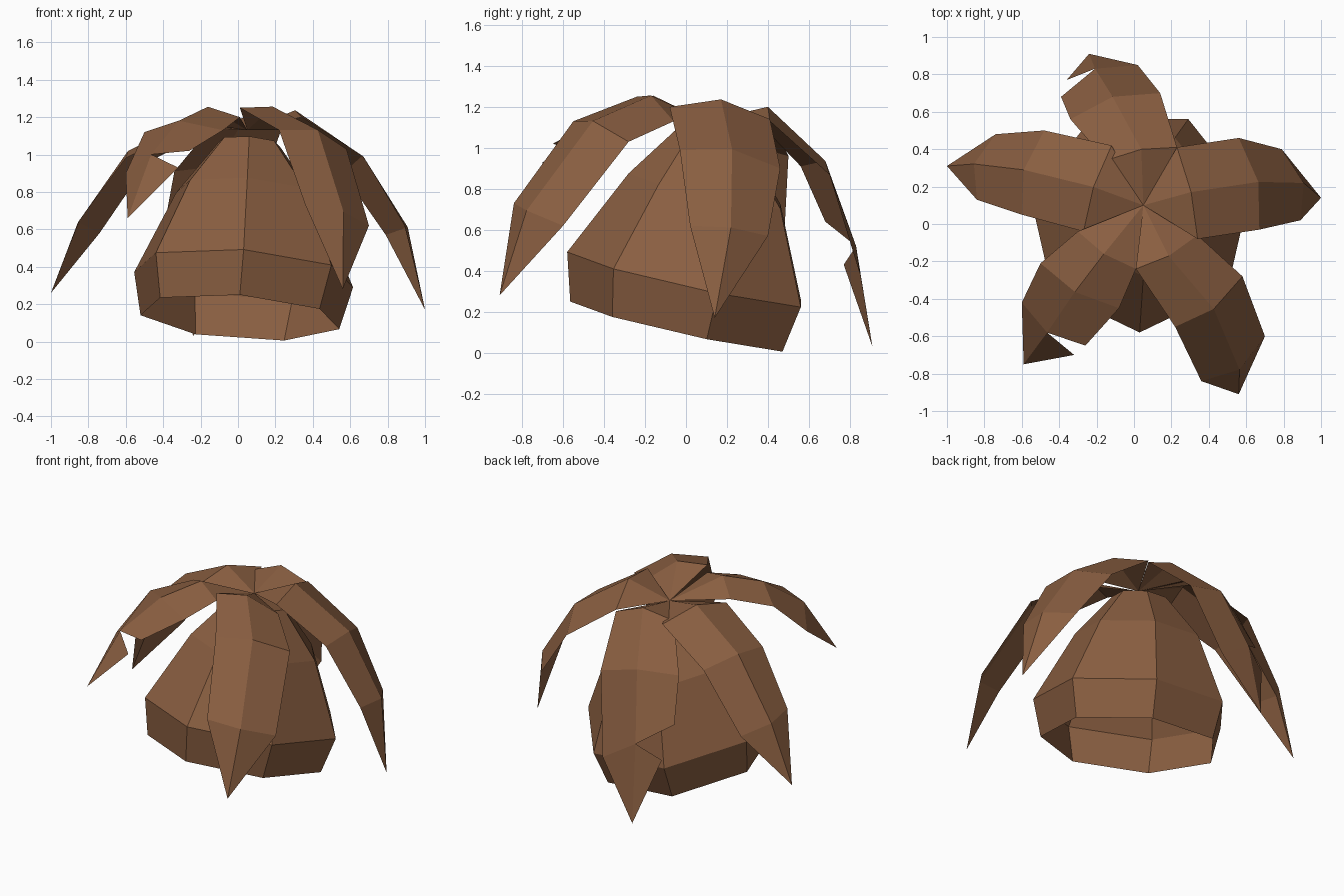
import bpy
import bmesh
from math import sin, cos, pi
from mathutils import Vector

default = bpy.data.objects.get("Cube")
if default:
    bpy.data.objects.remove(default)

# One brown for everything
brown = bpy.data.materials.new("warm_brown")
brown.use_nodes = True
colour = (.255, .114, .053, 1)
brown.diffuse_color = colour
brown.node_tree.nodes["Principled BSDF"].inputs["Base Color"].default_value = colour


def finish(bm, name):
    """Turn a bmesh into a flat shaded object."""
    mesh = bpy.data.meshes.new(name)
    bm.to_mesh(mesh)
    bm.free()
    mesh.materials.append(brown)
    obj = bpy.data.objects.new(name, mesh)
    bpy.context.collection.objects.link(obj)
    return obj


def tilted_ring(bm, centre, radius, sides=7):
    """Ring of vertices that starts at the front and leans down to the back."""
    centre = Vector(centre)
    ring = []
    for i in range(sides):
        angle = 2 * pi * i / sides - pi / 2
        x, y = radius * cos(angle), radius * sin(angle)
        ring.append(bm.verts.new(centre + Vector((x, y, -.22 * y - .07 * x))))
    return ring


# Bell shaped body, open underneath
bm = bmesh.new()
rings = [tilted_ring(bm, centre, radius) for centre, radius in (
    ((.01, -.02, .13), .545),
    ((.03, .02, .36), .6),
    ((.05, .11, .79), .39),
    ((.06, .13, 1.06), .17),
)]
for low, high in zip(rings, rings[1:]):
    for i in range(len(low)):
        j = (i + 1) % len(low)
        bm.faces.new((low[i], low[j], high[j], high[i]))
bm.faces.new(rings[-1])
finish(bm, "body")

CROWN = Vector((.05, .1, 1.13))
CORE = Vector((.05, .1, .4))


def drooping_leaf(name, rows, tip, torn_corner=None):
    """Folded strip from the crown; each row is a pair of edge points.

    The ridge is pushed away from the core. A torn leaf keeps only the half
    along its first edge, ending in torn_corner and the tip.
    """
    bm = bmesh.new()
    crown = bm.verts.new(CROWN)
    strip = []
    for first, second in rows:
        first, second = Vector(first), Vector(second)
        middle = (first + second) / 2
        ridge = middle + (middle - CORE).normalized() * .07
        strip.append([bm.verts.new(p) for p in (first, ridge, second)])

    for side in (0, 1):
        # Crown wedge, then the quads along this half
        bm.faces.new((crown, strip[0][side], strip[0][side + 1]))
        for upper, lower in zip(strip, strip[1:]):
            bm.faces.new((upper[side], lower[side], lower[side + 1], upper[side + 1]))

    # Pointed or torn end
    end = strip[-1]
    point = bm.verts.new(tip)
    if torn_corner:
        corner = bm.verts.new(torn_corner)
        bm.faces.new((end[0], corner, end[1]))
        bm.faces.new((corner, point, end[1]))
    else:
        for side in (0, 1):
            bm.faces.new((end[side], point, end[side + 1]))

    # Turn every face away from the core
    bm.normal_update()
    for face in bm.faces:
        if face.normal.dot(face.calc_center_median() - CORE) < 0:
            face.normal_flip()
    finish(bm, name)


# Five leaves around the crown
drooping_leaf("left_leaf", (
    ((.34, -.08, 1.2), (.23, .41, 1.14)),
    ((.67, -.03, .99), (.56, .46, .9)),
    ((.89, .02, .62), (.79, .4, .57)),
), (1, .14, .17))

drooping_leaf("right_leaf", (
    ((-.27, -.04, 1.15), (-.12, .42, 1.14)),
    ((-.6, .05, .98), (-.48, .5, .96)),
    ((-.84, .13, .66), (-.74, .48, .58)),
), (-1, .31, .26))

drooping_leaf("front_left_leaf", (
    ((.01, -.24, 1.25), (.34, -.06, 1.13)),
    ((.22, -.55, 1.13), (.58, -.28, 1.03)),
    ((.36, -.84, .73), (.7, -.6, .62)),
), (.56, -.91, .28))

drooping_leaf("front_right_leaf", (
    ((-.3, -.04, 1.18), (.01, -.24, 1.2)),
    ((-.5, -.21, 1.12), (-.08, -.45, 1.13)),
    ((-.6, -.42, .9), (-.26, -.65, 1.02)),
), (-.32, -.7, .93), torn_corner=(-.59, -.75, .66))

drooping_leaf("back_leaf", (
    ((.23, .41, 1.13), (-.15, .34, 1.14)),
    ((.14, .7, .87), (-.34, .56, .91)),
    ((.02, .85, .38), (-.39, .68, .64)),
), (-.36, .77, .43), torn_corner=(-.24, .91, .03))
